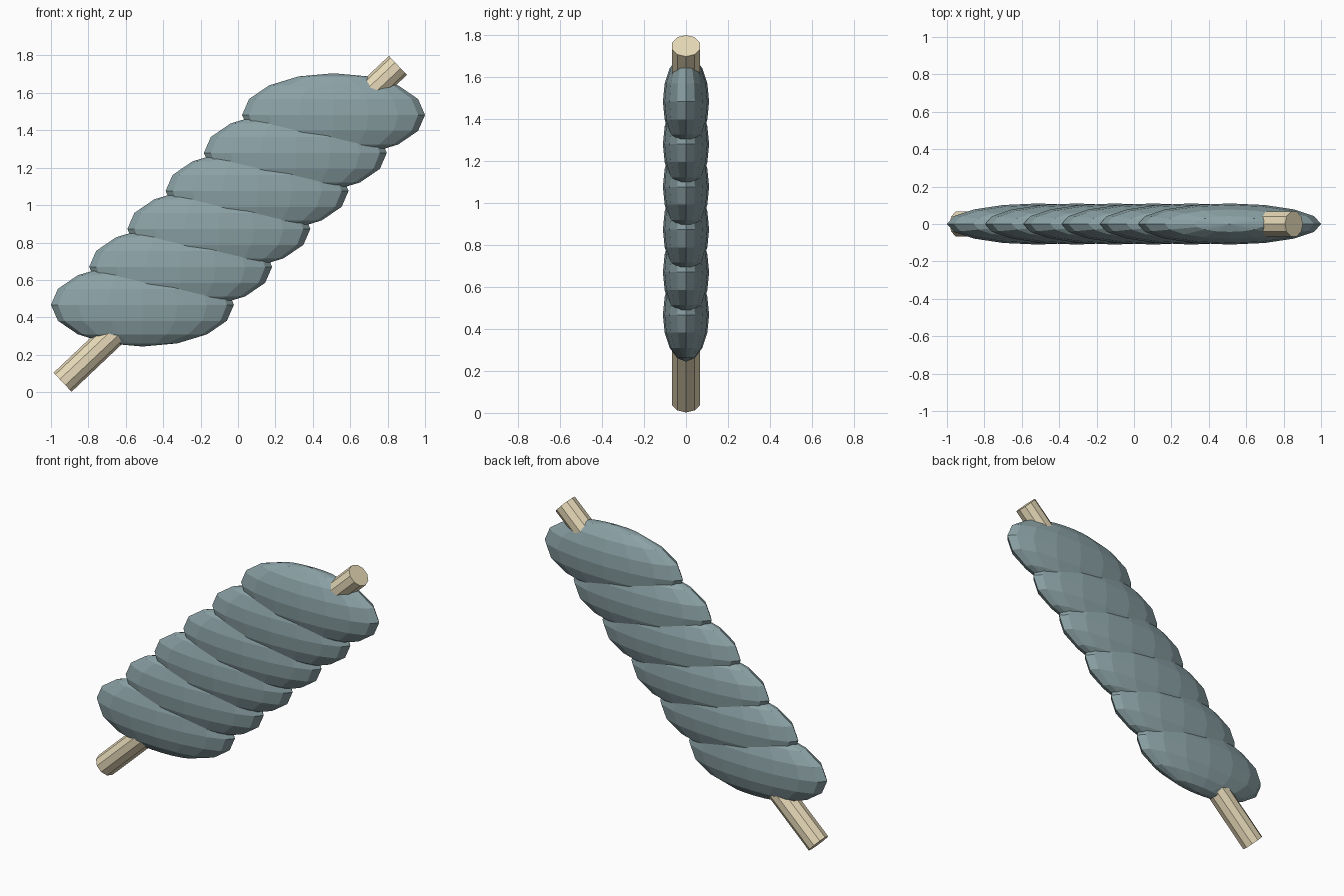
import bpy
from math import pi
from mathutils import Vector, Matrix

if "Cube" in bpy.data.objects:
    bpy.data.objects.remove(bpy.data.objects["Cube"])


def material(name, color):
    m = bpy.data.materials.new(name)
    m.diffuse_color = color
    m.use_nodes = True
    m.node_tree.nodes["Principled BSDF"].inputs["Base Color"].default_value = m.diffuse_color
    return m


wood = material("pale_wood", (0.80, 0.70, 0.48, 1))
meat = material("grey_blue", (0.26, 0.36, 0.38, 1))

# Slanted ten-sided stick, running right through the row
low, high = Vector((-0.938, 0, 0.053)), Vector((0.855, 0, 1.747))
axis = high - low
bpy.ops.mesh.primitive_cylinder_add(vertices=10, radius=0.07, depth=axis.length)
stick = bpy.context.object
stick.name = "stick"
stick.data.transform(Matrix.Rotation(pi / 2, 4, 'Z'))
stick.location = (low + high) / 2
stick.rotation_euler = Vector((0, 0, 1)).rotation_difference(axis).to_euler()
stick.data.materials.append(wood)

# Six flattened, overlapping lobes stepping up along the stick
for i in range(6):
    x = -0.511 + i * 0.2044
    z = 0.467 + i * 0.203
    bpy.ops.mesh.primitive_uv_sphere_add(segments=16, ring_count=8, radius=1,
                                         location=(x, 0, z))
    lobe = bpy.context.object
    lobe.name = f"lobe_{i + 1}"
    lobe.scale = (0.489, 0.11, 0.223)
    lobe.data.materials.append(meat)
